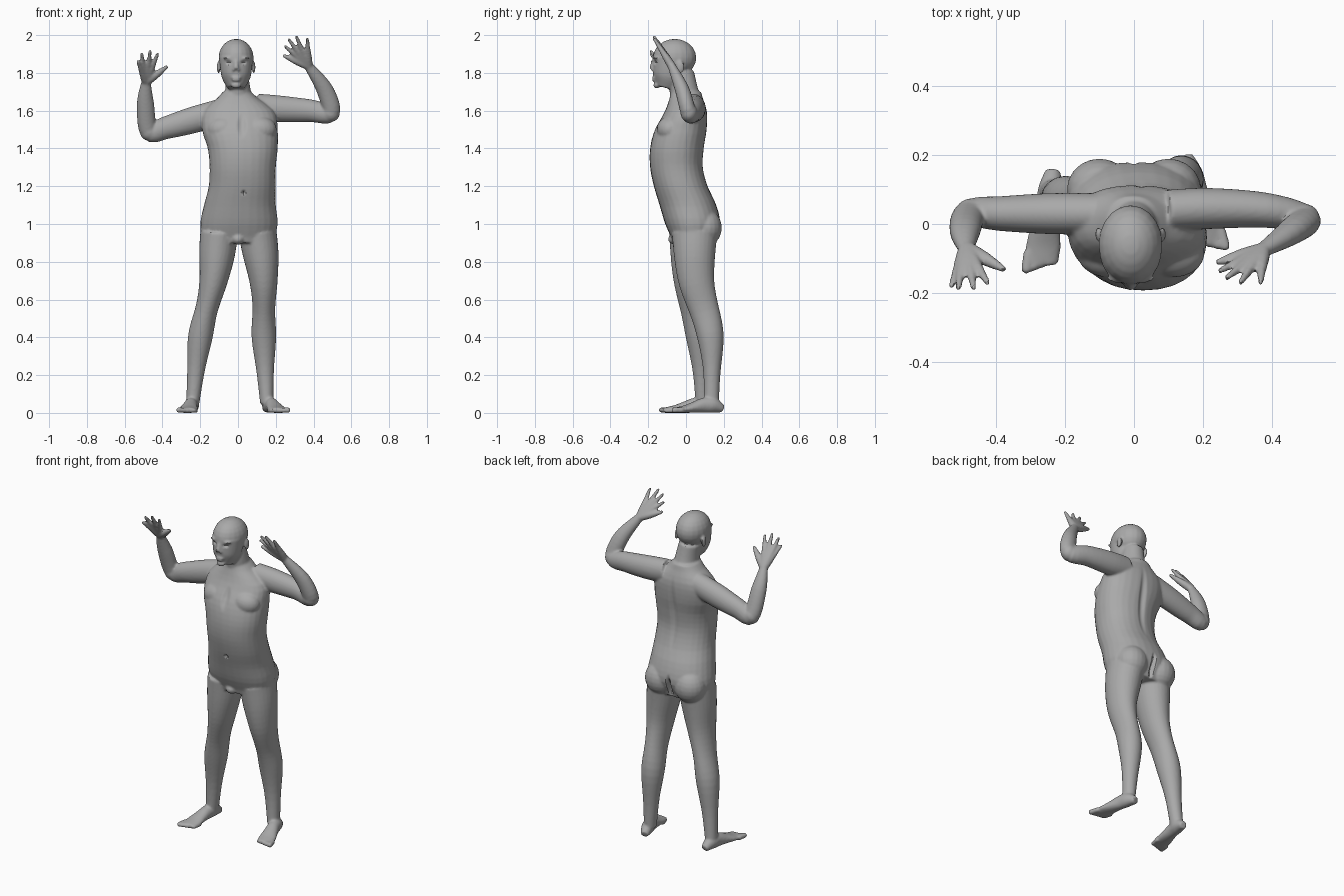
import bpy, bmesh, math
from mathutils import Vector, Matrix

if "Cube" in bpy.data.objects:
    bpy.data.objects.remove(bpy.data.objects["Cube"])

bm = bmesh.new()
SIDES = 28
SAMPLES = 26
FORWARD, UP = Vector((0, 1, 0)), Vector((0, 0, 1))


def curve(values):
    """Evenly sample a smooth curve through numbers or vectors."""
    last = len(values) - 1
    sampled = []
    for k in range(SAMPLES):
        position = k * last / (SAMPLES - 1)
        i = min(int(position), last - 1)
        t = position - i
        start, end = values[i], values[i + 1]
        slope_in = (end - values[max(i - 1, 0)]) / 2
        slope_out = (values[min(i + 2, last)] - start) / 2
        sampled.append(start + slope_in * t
                       + (3 * (end - start) - 2 * slope_in - slope_out) * t ** 2
                       + (2 * (start - end) + slope_in + slope_out) * t ** 3)
    return sampled


def oval(centre, across, deep, power=1):
    points = []
    for i in range(SIDES):
        angle = math.tau * i / SIDES
        c, s = math.cos(angle), math.sin(angle)
        points.append(centre + across * math.copysign(abs(c) ** power, c)
                      + deep * math.copysign(abs(s) ** power, s))
    return points


def skin(rings):
    """Closed loft through rings of points."""
    loops = [[bm.verts.new(point) for point in ring] for ring in rings]
    for lower, upper in zip(loops, loops[1:]):
        for i in range(SIDES):
            j = (i + 1) % SIDES
            bm.faces.new((lower[i], lower[j], upper[j], upper[i]))
    bm.faces.new(loops[0][::-1])
    bm.faces.new(loops[-1])


def stack(bottom, top, right, left, front, back):
    """Level ovals at even heights between outlines on four sides."""
    rings = []
    outlines = zip(curve(right), curve(left), curve(front), curve(back))
    for i, (x_min, x_max, y_min, y_max) in enumerate(outlines):
        height = bottom + (top - bottom) * i / (SAMPLES - 1)
        rings.append(oval(Vector(((x_min + x_max) / 2, (y_min + y_max) / 2, height)),
                          Vector(((x_max - x_min) / 2, 0, 0)),
                          Vector((0, (y_max - y_min) / 2, 0)), .9))
    skin(rings)


def tube(path, widths, depths, reference=FORWARD):
    """Ovals across a path, with half widths and half depths spread along it."""
    path = curve([Vector(point) for point in path])
    rings = []
    for i, (width, depth) in enumerate(zip(curve(widths), curve(depths))):
        tangent = (path[min(i + 1, SAMPLES - 1)] - path[max(i - 1, 0)]).normalized()
        across = reference.cross(tangent).normalized()
        rings.append(oval(path[i], across * width, tangent.cross(across) * depth))
    skin(rings)


def ball(centre, size):
    bmesh.ops.create_uvsphere(bm, u_segments=20, v_segments=12, radius=1,
                              matrix=Matrix.LocRotScale(Vector(centre), None, Vector(size)))


def digit(path, radii):
    tube(path, radii, radii)
    ball(path[-1], [radii[-1]] * 3)


def arm(path, thumb, fingers):
    widths = (.07, .07, .06, .05, .045, .025)
    tube(path, widths, [width * .85 for width in widths])
    ball(path[3], (.05, .045, .05))
    # palm bones run on into the fingers
    wrist = Vector(path[-1])
    for tip in map(Vector, fingers):
        digit([wrist.lerp(tip, part / 4) for part in range(5)],
              (.022, .02, .016, .012, .009))
    thumb = Vector(thumb)
    digit((wrist, wrist.lerp(thumb, .5), thumb), (.022, .02, .01))


def leg(path, heel, toe, inner):
    tube(path, (.1, .095, .075, .06, .065, .045, .035),
         (.12, .11, .095, .08, .07, .045, .04))
    # foot
    heel, toe = Vector(heel), Vector(toe)
    along = (toe - heel).normalized()
    side = along.cross(UP) * inner
    heights = (.02, .04, .04, .03, .02, .014)
    tube([heel.lerp(toe, i / 5) + UP * height for i, height in enumerate(heights)],
         (.022, .036, .036, .042, .05, .045), heights, UP)
    # toes, the big one on the inner side
    for i in range(5):
        radius = .015 - .001 * i
        tip = toe + side * (.04 - .02 * i) + along * (.02 - .009 * i) + UP * radius
        digit((tip - along * .05, tip), (radius, radius))


# torso
stack(.9, 1.7,
      (-.19, -.2, -.18, -.155, -.15, -.16, -.19, -.18, -.08),
      (.19, .21, .2, .2, .2, .21, .21, .19, .07),
      (-.07, -.11, -.14, -.17, -.19, -.19, -.165, -.11, -.08),
      (.14, .18, .16, .115, .09, .095, .11, .11, .08))
# neck
tube(((0, .02, 1.6), (0, -.01, 1.7), (-.01, -.025, 1.8)), (.08, .068, .06), (.08, .076, .068))
# buttocks and chest
for side in (-1, 1):
    ball((side * .1, .1, .98), (.095, .09, .1))
    ball((.02 + side * .095, -.085, 1.5), (.09, .07, .07))
ball((0, -.055, .92), (.035, .04, .03))

# legs
leg(((-.1, .03, .95), (-.13, .03, .7), (-.2, .07, .4), (-.24, .09, .05)),
    (-.235, .155, 0), (-.27, -.115, 0), 1)
leg(((.105, .045, .95), (.135, .055, .7), (.137, .13, .4), (.152, .135, .05)),
    (.15, .195, 0), (.22, -.055, 0), -1)

# arms and hands
arm(((-.1, .03, 1.59), (-.24, .03, 1.55), (-.38, .03, 1.51),
     (-.47, .03, 1.49), (-.49, -.02, 1.64), (-.487, -.07, 1.75)),
    (-.38, -.13, 1.83),
    ((-.53, -.18, 1.86), (-.51, -.185, 1.9), (-.465, -.185, 1.915), (-.425, -.17, 1.9)))
arm(((.1, .04, 1.62), (.22, .045, 1.61), (.38, .04, 1.6),
     (.49, .015, 1.59), (.46, -.02, 1.71), (.375, -.075, 1.835)),
    (.245, -.11, 1.89),
    ((.25, -.135, 1.94), (.27, -.155, 1.975), (.31, -.168, 1.99), (.367, -.168, 1.98)))

# skull, face and jaw
MIDDLE = -.01
ball((MIDDLE, -.06, 1.88), (.093, .115, .1))
tube(((MIDDLE, -.105, 1.72), (MIDDLE, -.09, 1.78), (MIDDLE, -.08, 1.88)),
     (.045, .077, .09), (.055, .085, .095))
# nose, lips and chin
tube(((MIDDLE, -.168, 1.868), (MIDDLE, -.178, 1.84), (MIDDLE, -.182, 1.82)),
     (.01, .012, .015), (.01, .012, .014))
for height, width in ((1.774, .026), (1.762, .023)):
    ball((MIDDLE, -.17, height), (width, .011, .006))
ball((MIDDLE, -.155, 1.735), (.026, .018, .018))
for side in (-1, 1):
    # nostrils, brows and ears
    ball((MIDDLE + side * .014, -.172, 1.817), (.009, .012, .008))
    ball((MIDDLE + side * .04, -.157, 1.878), (.03, .014, .008))
    ball((MIDDLE + side * .093, -.03, 1.83), (.009, .022, .034))

# one continuous skin
raw = bpy.data.meshes.new("body_parts")
bmesh.ops.recalc_face_normals(bm, faces=bm.faces)
bm.to_mesh(raw)
bm.free()
body = bpy.data.objects.new("body", raw)
bpy.context.collection.objects.link(body)
fuse = body.modifiers.new("fuse", 'REMESH')
fuse.mode = 'VOXEL'
fuse.voxel_size = .0065
soften = body.modifiers.new("soften", 'SMOOTH')
soften.factor = .5
soften.iterations = 5
depsgraph = bpy.context.evaluated_depsgraph_get()
mesh = bpy.data.meshes.new_from_object(body.evaluated_get(depsgraph))
body.modifiers.clear()
body.data = mesh

# hollows for navel, seat, spine, breastbone and eyes: centre, reach, push along y
hollows = [((.03, -.18, 1.165), (.013, .06, .018), .02),
           ((0, .19, .96), (.02, .1, .1), -.035),
           ((.02, .11, 1.4), (.03, .06, .25), -.014),
           ((.02, -.15, 1.52), (.03, .08, .08), .012)]
hollows += [((MIDDLE + side * .037, -.16, 1.855), (.022, .04, .013), .012) for side in (-1, 1)]
for vertex in mesh.vertices:
    for centre, reach, push in hollows:
        distance = sum(((a - b) / c) ** 2 for a, b, c in zip(vertex.co, centre, reach))
        if distance < 1:
            vertex.co.y += push * (1 - distance) ** 2
    vertex.co.z = max(vertex.co.z, 0)

skin_grey = bpy.data.materials.new("skin_grey")
skin_grey.use_nodes = True
colour = (.4, .4, .4, 1)
skin_grey.diffuse_color = colour
skin_grey.node_tree.nodes["Principled BSDF"].inputs["Base Color"].default_value = colour
mesh.materials.clear()
mesh.materials.append(skin_grey)

bpy.context.view_layer.objects.active = body
body.select_set(True)
bpy.ops.object.shade_smooth_by_angle(angle=math.radians(40))
